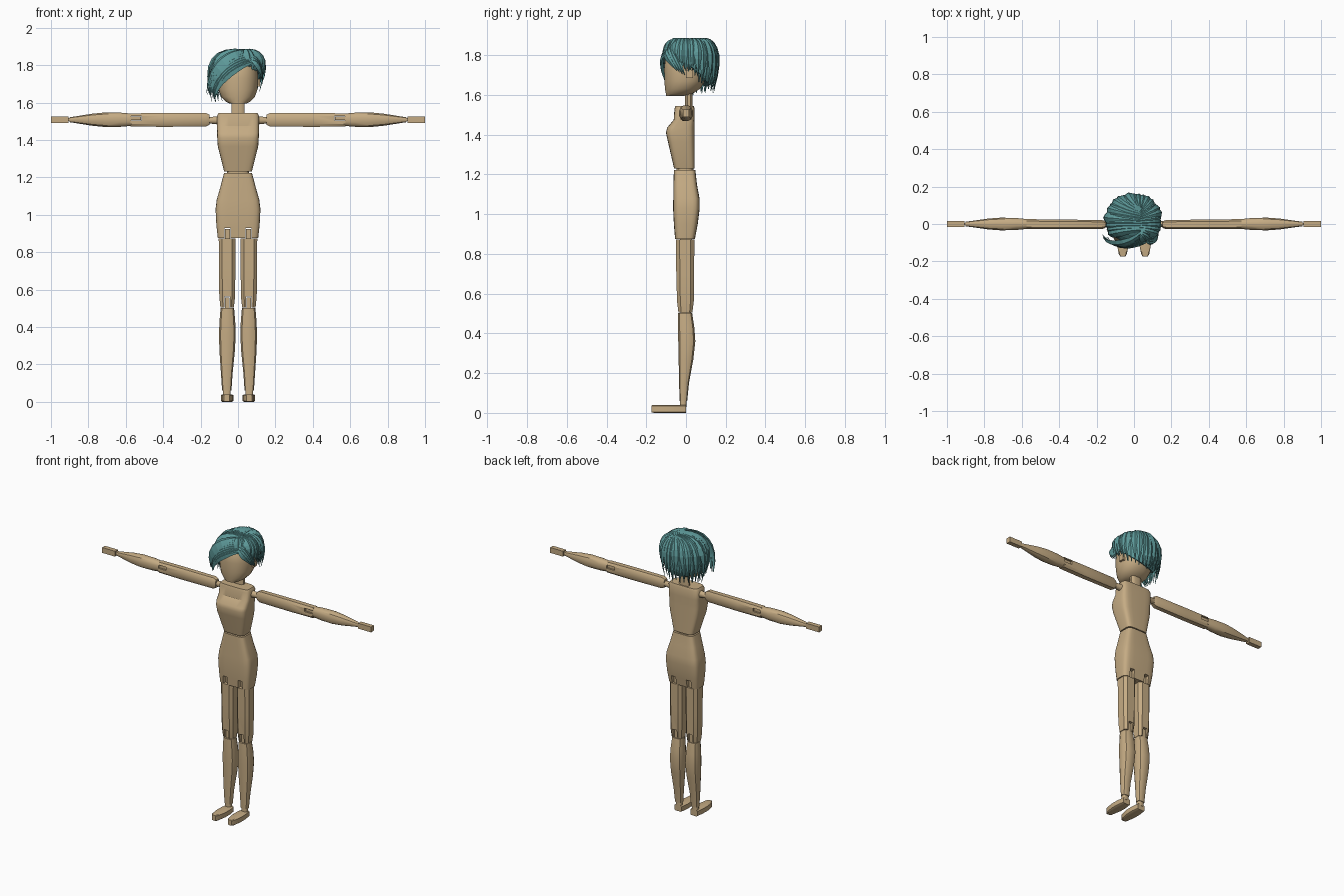
import bpy, bmesh, math, random
from mathutils import Vector

random.seed(4)


def material(name, rgb):
    m = bpy.data.materials.new(name)
    m.diffuse_color = (*rgb, 1)
    return m


WOOD = material("tan wood", (0.56, 0.41, 0.23))
TEAL = material("teal hair", (0.11, 0.32, 0.32))


def finish(name, bm, mat, angle=None):
    bmesh.ops.recalc_face_normals(bm, faces=bm.faces)
    me = bpy.data.meshes.new(name)
    bm.to_mesh(me)
    bm.free()
    me.materials.append(mat)
    if angle:
        me.polygons.foreach_set("use_smooth", [True] * len(me.polygons))
        me.set_sharp_from_angle(angle=math.radians(angle))
    ob = bpy.data.objects.new(name, me)
    bpy.context.collection.objects.link(ob)
    return ob


def loft(name, axis, rings, n=16, e=3.0, angle=35, mat=WOOD):
    """Rings are (position on axis, centre a, centre b, half size a, half size b)."""
    shape = []
    for i in range(n):
        a = 2 * math.pi * (i + 0.5) / n
        c, s = math.cos(a), math.sin(a)
        shape.append((math.copysign(abs(c) ** (2 / e), c), math.copysign(abs(s) ** (2 / e), s)))
    k = max(p[0] for p in shape)
    bm = bmesh.new()
    loops = []
    for t, ca, cb, ra, rb in rings:
        loop = []
        for u, v in shape:
            a, b = ca + ra * u / k, cb + rb * v / k
            loop.append(bm.verts.new({"x": (t, a, b), "y": (a, t, b), "z": (a, b, t)}[axis]))
        loops.append(loop)
    for p, q in zip(loops, loops[1:]):
        for i in range(n):
            j = (i + 1) % n
            bm.faces.new((p[i], p[j], q[j], q[i]))
    bm.faces.new(loops[0])
    bm.faces.new(loops[-1])
    return finish(name, bm, mat, angle)


def box(name, lo, hi):
    bm = bmesh.new()
    bmesh.ops.create_cube(bm, size=1)
    for v in bm.verts:
        v.co = [l + (c + 0.5) * (h - l) for l, h, c in zip(lo, hi, v.co)]
    return finish(name, bm, WOOD)


def mirror(ob):
    ob.modifiers.new("mirror", "MIRROR").use_mirror_merge = False
    return ob


def slot(ob, lo, hi):
    cutter = box(ob.name + "_slot_cutter", lo, hi)
    cutter.hide_render = True
    cutter.hide_set(True)
    mod = ob.modifiers.new("slot", "BOOLEAN")
    mod.operation = "DIFFERENCE"
    mod.object = cutter


# Torso and hips
loft("chest", "z", [(1.23, 0, -0.008, 0.074, 0.052), (1.365, 0, -0.024, 0.108, 0.067),
                    (1.41, 0, -0.029, 0.111, 0.072), (1.435, 0, -0.026, 0.112, 0.069),
                    (1.475, 0, -0.009, 0.112, 0.053), (1.53, 0, -0.007, 0.112, 0.051),
                    (1.545, 0, -0.007, 0.103, 0.046)], n=24, e=5)
loft("waist_joint", "z", [(1.2, 0, -0.005, 0.06, 0.042), (1.25, 0, -0.005, 0.06, 0.042)])
hips = loft("hips", "z", [(0.875, 0, -0.005, 0.108, 0.05), (0.95, 0, -0.001, 0.116, 0.06),
                          (1.03, 0, 0.002, 0.12, 0.067), (1.08, 0, 0.002, 0.114, 0.066),
                          (1.15, 0, -0.004, 0.094, 0.059), (1.222, 0, -0.007, 0.075, 0.054)], n=24, e=5)
for s in (-1, 1):
    slot(hips, (s * 0.056 - 0.016, -0.1, 0.86), (s * 0.056 + 0.016, 0.1, 0.928))

# Legs, mirrored
mirror(box("hip_tongue", (0.043, -0.03, 0.85), (0.069, 0.03, 0.925)))
thigh = loft("thigh", "z", [(0.505, 0.058, -0.003, 0.036, 0.035), (0.56, 0.058, -0.003, 0.042, 0.042),
                            (0.7, 0.058, -0.004, 0.044, 0.045), (0.873, 0.058, -0.004, 0.045, 0.046)],
             n=8, e=3.5)
slot(thigh, (0.042, -0.1, 0.49), (0.072, 0.1, 0.562))
mirror(thigh)
mirror(box("knee_tongue", (0.045, -0.028, 0.48), (0.069, 0.026, 0.558)))
mirror(loft("shin", "z", [(0.06, 0.06, -0.013, 0.025, 0.019), (0.15, 0.06, -0.01, 0.031, 0.025),
                          (0.27, 0.058, 0.0, 0.041, 0.037), (0.36, 0.057, 0.004, 0.045, 0.043),
                          (0.43, 0.057, 0.001, 0.042, 0.041), (0.502, 0.057, -0.004, 0.036, 0.035)], n=12, e=2.8))
mirror(loft("ankle", "z", [(0.03, 0.06, -0.014, 0.02, 0.016), (0.065, 0.06, -0.014, 0.02, 0.016)]))
mirror(loft("foot", "y", [(-0.173, 0.06, 0.02, 0.014, 0.018), (-0.16, 0.06, 0.02, 0.022, 0.02),
                          (-0.1, 0.059, 0.02, 0.033, 0.02), (-0.05, 0.058, 0.02, 0.033, 0.02),
                          (0.0, 0.058, 0.02, 0.026, 0.02)], n=8, e=7))

# Arms, mirrored
mirror(loft("shoulder_joint", "x", [(0.095, 0, 1.505, 0.026, 0.026), (0.12, 0, 1.505, 0.018, 0.02),
                                    (0.18, 0, 1.505, 0.014, 0.015)], n=12, e=2))
upper = loft("upper_arm", "x", [(0.152, -0.003, 1.508, 0.018, 0.026), (0.172, -0.003, 1.508, 0.024, 0.036),
                                (0.4, -0.002, 1.507, 0.026, 0.037), (0.574, -0.001, 1.507, 0.027, 0.035)],
             n=8, e=3.5)
slot(upper, (0.515, -0.1, 1.505), (0.59, 0.1, 1.528))
mirror(upper)
mirror(box("elbow_tongue", (0.519, -0.02, 1.507), (0.6, 0.018, 1.526)))
mirror(loft("forearm", "x", [(0.572, 0, 1.508, 0.026, 0.033), (0.63, 0, 1.508, 0.032, 0.038),
                             (0.71, 0, 1.508, 0.034, 0.039), (0.78, 0, 1.508, 0.029, 0.032),
                             (0.9, 0, 1.508, 0.012, 0.013)], n=12, e=2.5))
mirror(box("wrist", (0.89, -0.006, 1.5), (0.91, 0.006, 1.516)))
mirror(box("hand", (0.905, -0.015, 1.49), (1.0, 0.015, 1.526)))

# Neck, head and ears
loft("neck", "z", [(1.53, 0, 0.014, 0.036, 0.018), (1.67, 0, 0.014, 0.036, 0.018)], n=12, e=3)
loft("head", "z", [(1.595, 0, -0.055, 0.045, 0.045), (1.605, 0, -0.035, 0.066, 0.066),
                   (1.63, 0, -0.018, 0.09, 0.088), (1.67, 0, -0.005, 0.104, 0.103),
                   (1.73, 0, 0.0, 0.108, 0.11), (1.79, 0, 0.004, 0.102, 0.107),
                   (1.83, 0, 0.01, 0.082, 0.088), (1.86, 0, 0.015, 0.045, 0.05)], n=24, e=2.2, angle=50)
mirror(box("ear", (0.095, 0.0, 1.685), (0.118, 0.034, 1.725)))

# Hair cap: a dome cut along a slanted hairline
bm = bmesh.new()
bmesh.ops.create_uvsphere(bm, u_segments=24, v_segments=14, radius=1)
for v in bm.verts:
    v.co = (v.co.x * 0.135 - 0.003, v.co.y * 0.134 + 0.022, v.co.z * 0.14 + 1.745)
cut = bmesh.ops.bisect_plane(bm, geom=bm.verts[:] + bm.edges[:] + bm.faces[:], plane_co=(0, 0, 1.73),
                             plane_no=(-0.25, 0.75, 1), clear_inner=True)
bmesh.ops.holes_fill(bm, edges=[e for e in bm.edges if e.is_boundary])
finish("hair_cap", bm, TEAL)

# Hair locks: tapered diamond sections along Bezier paths
CENTRE = Vector((0, 0.02, 1.74))
hair = bmesh.new()


def lock(p0, p1, p2, p3, width, thick, steps=8):
    p0, p1, p2, p3 = map(Vector, (p0, p1, p2, p3))
    last = None
    for i in range(steps + 1):
        t = i / steps
        u = 1 - t
        p = p0 * u**3 + 3 * p1 * u * u * t + 3 * p2 * u * t * t + p3 * t**3
        tan = (p1 - p0) * u * u + 2 * (p2 - p1) * u * t + (p3 - p2) * t * t
        out = (p - CENTRE).normalized()
        side = tan.cross(out).normalized()
        k = min(1, 0.35 + 1.6 * t, 0.06 + 2.4 * u)
        ring = [hair.verts.new(p + d) for d in (side * width * k, out * thick * k,
                                                -side * width * k, -out * thick * k)]
        if last:
            for j in range(4):
                hair.faces.new((last[j], last[j - 1], ring[j - 1], ring[j]))
        else:
            hair.faces.new(ring)
        last = ring
    hair.faces.new(last)


# Lower edge of the hair by angle (0 = right side, 90 = back, 180 = left side)
EDGE = [(-65, 1.775), (-30, 1.745), (0, 1.725), (22, 1.67), (60, 1.63), (100, 1.615), (150, 1.615),
        (185, 1.61), (225, 1.64)]


def edge_height(a):
    for (a0, z0), (a1, z1) in zip(EDGE, EDGE[1:]):
        if a <= a1:
            return z0 + (z1 - z0) * (a - a0) / (a1 - a0)
    return EDGE[-1][1]


for layer, count in enumerate((28, 24)):
    for i in range(count):
        a = -65 + 290 * (i + 0.5 * layer) / count
        c, s = math.cos(math.radians(a)), math.sin(math.radians(a))
        r = random.uniform(0.94, 1.05) * (1 - 0.08 * layer)
        rx, ry = (0.148 if c > 0 else 0.158) * r, (0.142 if s > 0 else 0.12) * r
        z = edge_height(a) + random.uniform(-0.012, 0.02)

        def at(k, h):
            return (c * rx * k, 0.018 + s * ry * k, h)
        p0 = (0.035, 0.01 + 0.07 * s, 1.88 - 0.01 * layer)
        lock(p0, at(0.75, 1.895), at(1.2, 1.82), at(0.86, z), 0.026, 0.012)

# Swept fringe running from the parting down to the left cheek
N = 8
for i in range(N):
    t = i / (N - 1)
    j = random.uniform(-0.008, 0.008)
    lock((0.045 + 0.04 * t, -0.04 - 0.045 * t, 1.878 - 0.06 * t),
         (-0.03 + 0.04 * t, -0.12 - 0.015 * t, 1.885 - 0.085 * t),
         (-0.16 + 0.06 * t, -0.125 - 0.008 * t, 1.81 - 0.06 * t),
         (-0.168 + 0.045 * t, -0.05 - 0.035 * t + j, 1.655 - 0.03 * t + j), 0.022, 0.01)

# Short locks from the parting to the right temple
for i in range(4):
    t = i / 3
    lock((0.05 + 0.02 * t, -0.05 - 0.04 * t, 1.87 - 0.045 * t), (0.09, -0.075 - 0.035 * t, 1.865 - 0.04 * t),
         (0.14 - 0.015 * t, -0.06 - 0.035 * t, 1.81 - 0.02 * t), (0.13, -0.005 - 0.04 * t, 1.70 + 0.02 * t),
         0.022, 0.01)
finish("hair_locks", hair, TEAL)
